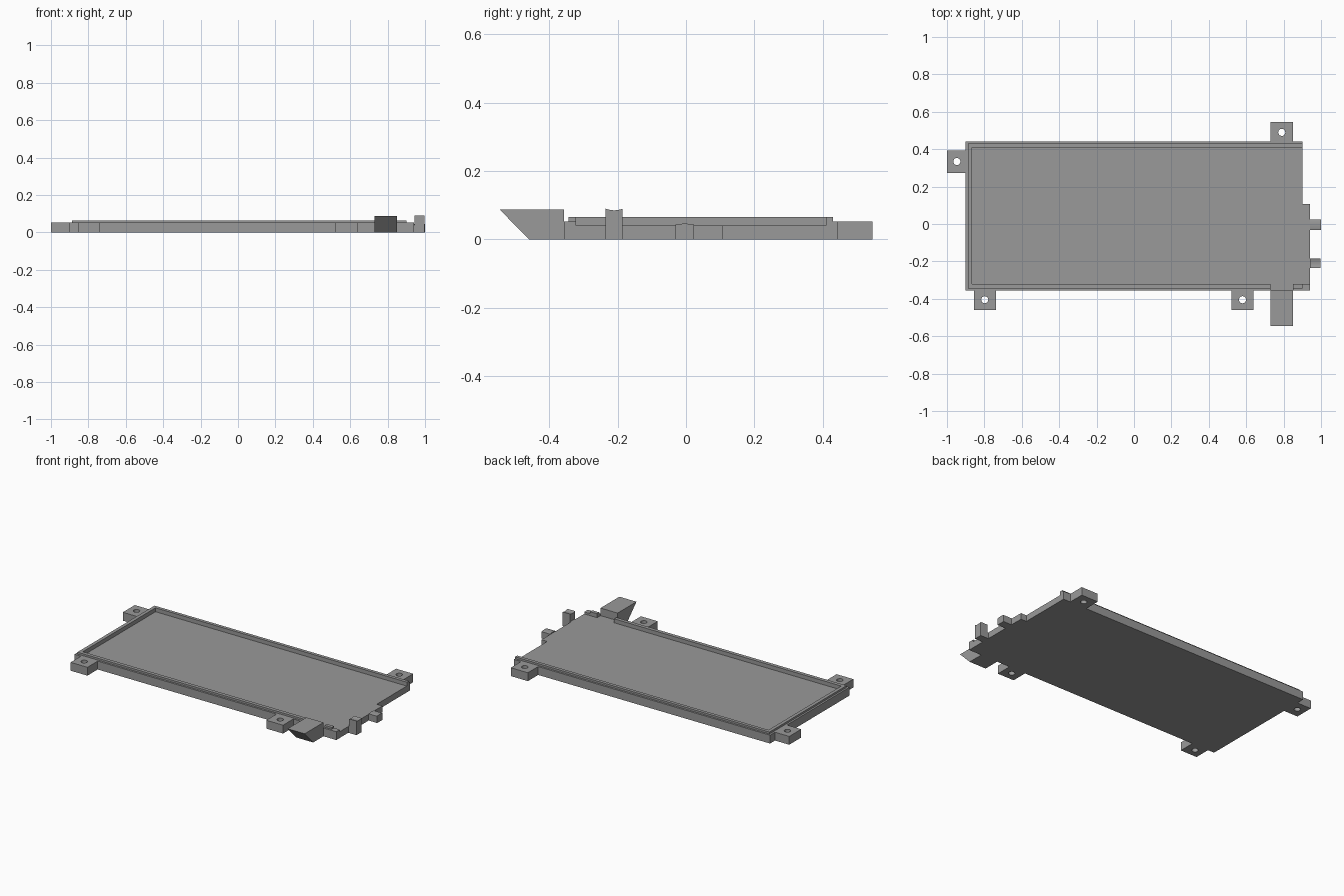
import bpy, bmesh, math
from mathutils import Vector

if "Cube" in bpy.data.objects:
    bpy.data.objects.remove(bpy.data.objects["Cube"])

grey = bpy.data.materials.new("mid grey plastic")
grey.diffuse_color = (0.32, 0.32, 0.32, 1)
grey.use_nodes = True
grey.node_tree.nodes["Principled BSDF"].inputs["Base Color"].default_value = grey.diffuse_color


def prism(name, outline, direction):
    """Extrude a closed 3D outline along a direction."""
    bm = bmesh.new()
    face = bm.faces.new([bm.verts.new(p) for p in outline])
    grown = bmesh.ops.extrude_face_region(bm, geom=[face])["geom"]
    moved = [g for g in grown if isinstance(g, bmesh.types.BMVert)]
    bmesh.ops.translate(bm, verts=moved, vec=Vector(direction))
    bmesh.ops.recalc_face_normals(bm, faces=bm.faces)
    mesh = bpy.data.meshes.new(name)
    bm.to_mesh(mesh)
    bm.free()
    mesh.materials.append(grey)
    obj = bpy.data.objects.new(name, mesh)
    bpy.context.collection.objects.link(obj)
    return obj


def plan(name, points, z0, z1):
    return prism(name, [(x, y, z0) for x, y in points], (0, 0, z1 - z0))


def box(name, x0, x1, y0, y1, z0, z1):
    return plan(name, [(x0, y0), (x1, y0), (x1, y1), (x0, y1)], z0, z1)


def side_profile(name, points, x0, x1):
    return prism(name, [(x0, y, z) for y, z in points], (x1 - x0, 0, 0))


def combine(target, tool, operation):
    """Apply a boolean and discard the tool."""
    mod = target.modifiers.new("shape", "BOOLEAN")
    mod.operation, mod.object, mod.solver = operation, tool, "EXACT"
    bpy.context.view_layer.objects.active = target
    bpy.ops.object.modifier_apply(modifier=mod.name)
    bpy.data.objects.remove(tool)


# Tray: stepped rim, open at the right end
tray = plan("tray", [(-0.9, -0.356), (0.94, -0.356), (0.94, 0.108), (0.9, 0.108),
                     (0.9, 0.442), (-0.9, 0.442)], 0, 0.053)
combine(tray, box("lip", -0.888, 0.9, -0.344, 0.43, 0.03, 0.065), "UNION")
combine(tray, box("pocket", -0.866, 1.1, -0.321, 0.409, 0.04, 0.2), "DIFFERENCE")
combine(tray, box("latch_gap", 0.73, 0.85, -0.4, -0.31, 0.04, 0.2), "DIFFERENCE")

# Screw tabs: box extents and hole centre
tabs = {
    "left_tab": (-1.0, -0.9, 0.272, 0.392, -0.947, 0.334),
    "back_tab": (0.73, 0.85, 0.442, 0.545, 0.79, 0.49),
    "front_left_tab": (-0.855, -0.737, -0.459, -0.356, -0.798, -0.405),
    "front_right_tab": (0.52, 0.638, -0.459, -0.356, 0.58, -0.405),
}
for name, (x0, x1, y0, y1, hx, hy) in tabs.items():
    tab = box(name, x0, x1, y0, y1, 0, 0.053)
    circle = [(hx + 0.019 * math.cos(a * math.tau / 24),
               hy + 0.019 * math.sin(a * math.tau / 24)) for a in range(24)]
    combine(tab, plan("screw_hole", circle, -0.1, 0.2), "DIFFERENCE")

# Wedge latch at the front
side_profile("wedge_latch", [(-0.545, 0.088), (-0.459, 0), (-0.356, 0), (-0.356, 0.088)],
             0.73, 0.85)


# Posts on the right end, with gently dished tops
def post(name, yc, half, height, dip, x0, x1):
    top = [(yc + half * t / 4, height - dip * (1 - (t / 4) ** 2)) for t in range(4, -5, -1)]
    side_profile(name, [(yc - half, 0), (yc + half, 0)] + top, x0, x1)


post("tall_post", -0.21, 0.025, 0.09, 0.005, 0.945, 0.997)
post("short_post", -0.004, 0.027, 0.043, -0.003, 0.94, 1.0)
# Bridge joining the tall post to the tray edge
box("post_root", 0.94, 0.945, -0.235, -0.185, 0, 0.04)
